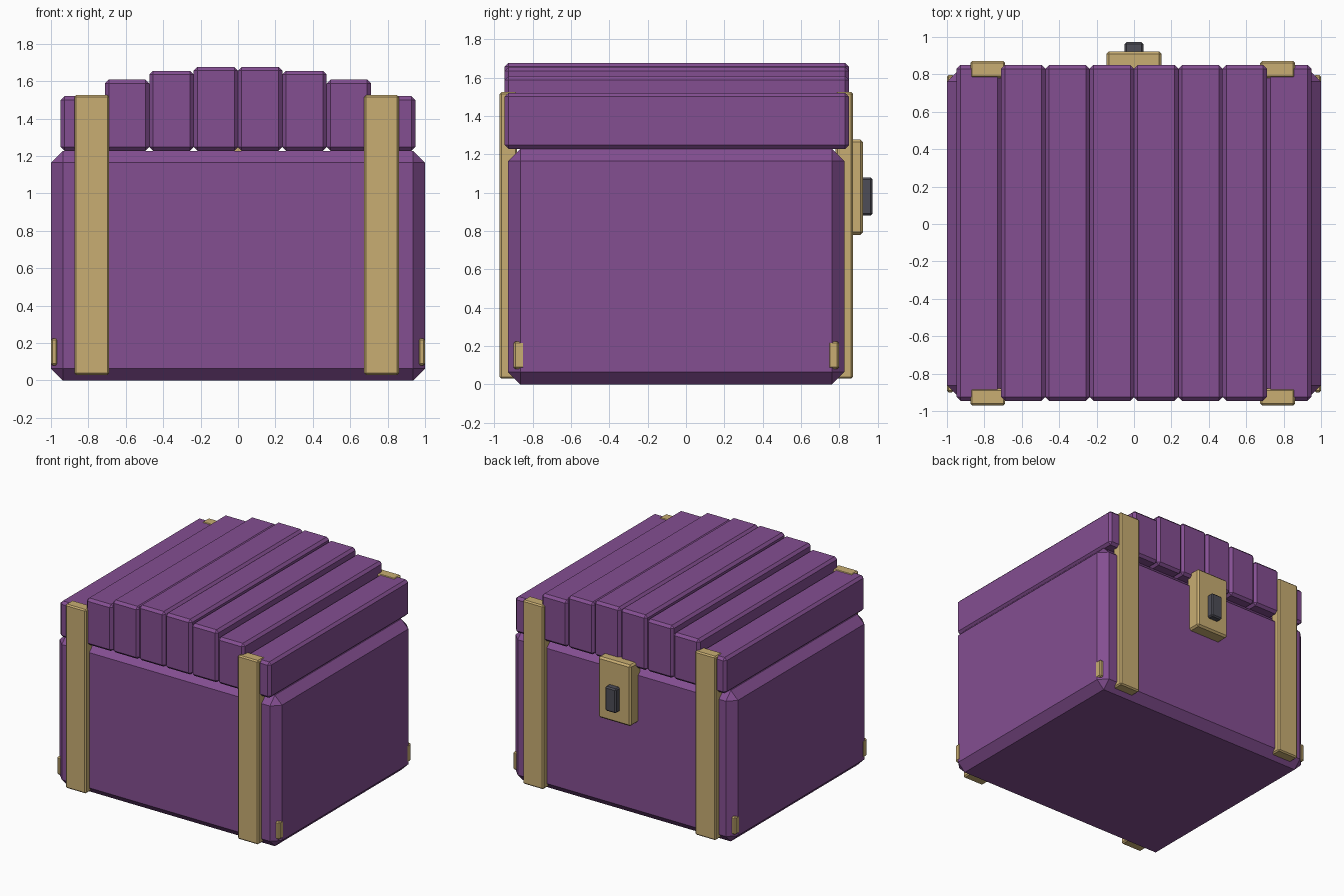
import bpy
import bmesh
from mathutils import Vector

cube = bpy.data.objects.get("Cube")
if cube:
    bpy.data.objects.remove(cube, do_unlink=True)


def material(name, color):
    m = bpy.data.materials.new(name)
    m.use_nodes = True
    m.diffuse_color = (*color, 1)
    m.node_tree.nodes["Principled BSDF"].inputs["Base Color"].default_value = (*color, 1)
    return m


purple = material("purple", (0.23, 0.077, 0.285))
gold = material("gold", (0.58, 0.42, 0.17))
dark = material("dark_grey", (0.075, 0.075, 0.095))


def box(name, x, y, z, bevel, mat):
    """Chamfered box spanning the given (min, max) ranges."""
    bm = bmesh.new()
    bmesh.ops.create_cube(bm, size=1)
    for v in bm.verts:
        v.co = Vector([r[0] + (c + 0.5) * (r[1] - r[0]) for c, r in zip(v.co, (x, y, z))])
    bmesh.ops.bevel(bm, geom=bm.edges[:], offset=bevel, segments=1,
                    profile=0.5, affect='EDGES')
    mesh = bpy.data.meshes.new(name)
    bm.to_mesh(mesh)
    bm.free()
    mesh.materials.append(mat)
    obj = bpy.data.objects.new(name, mesh)
    bpy.context.collection.objects.link(obj)
    return obj


# Chest body
box("body", (-1, 1), (-0.927, 0.825), (0, 1.228), 0.064, purple)

# Stepped lid slats, tallest in the middle
slat_width = 0.237
slat_tops = (1.52, 1.608, 1.655, 1.677)
for i, top in enumerate(slat_tops + slat_tops[::-1]):
    x = (i - 4) * slat_width
    box(f"lid_slat_{i + 1}", (x, x + slat_width), (-0.945, 0.85), (1.228, top), 0.02, purple)

# Vertical straps, front and back
for side, x in (("right", -0.875), ("left", 0.675)):
    for end, y in (("front", -0.971), ("back", 0.78)):
        box(f"{end}_{side}_strap", (x, x + 0.186), (y, y + 0.091), (0.03, 1.525), 0.01, gold)

# Small corner guards near the base
for side, x in (("right", (-1.001, -0.963)), ("left", (0.963, 1.001))):
    for end, y in (("front", (-0.9, -0.84)), ("back", (0.74, 0.797))):
        box(f"{end}_{side}_corner_guard", x, y, (0.08, 0.225), 0.01, gold)

# Lock plate and keyhole on the back
box("lock_plate", (-0.147, 0.147), (0.79, 0.923), (0.78, 1.277), 0.014, gold)
box("keyhole", (-0.05, 0.05), (0.88, 0.973), (0.88, 1.078), 0.01, dark)
